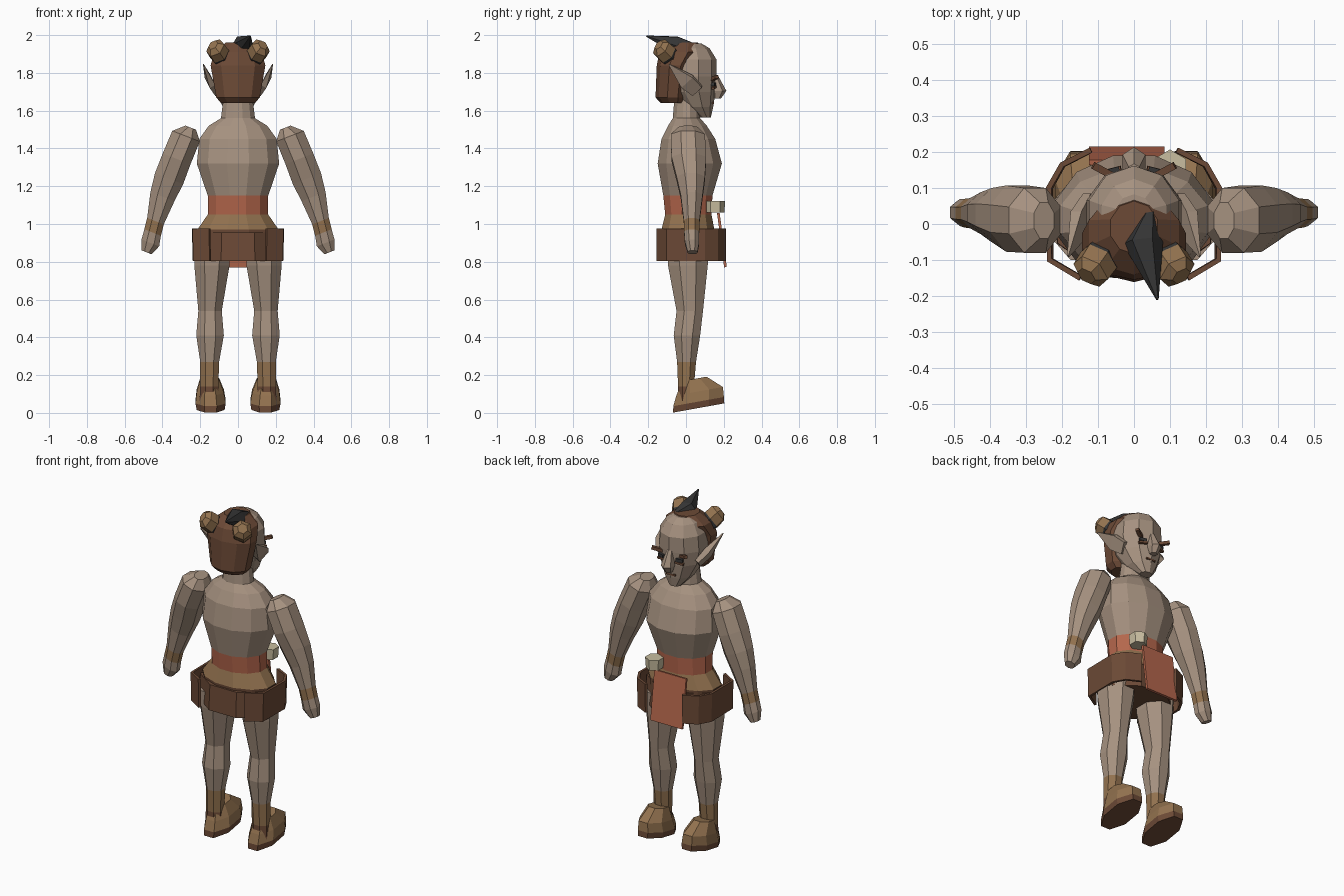
import bpy, bmesh, math
from mathutils import Vector, Matrix, Euler

cube = bpy.data.objects.get("Cube")
if cube:
    bpy.data.objects.remove(cube)


def material(name, r, g, b):
    m = bpy.data.materials.new(name)
    m.use_nodes = True
    m.diffuse_color = (r, g, b, 1)
    bsdf = next(n for n in m.node_tree.nodes if n.type == 'BSDF_PRINCIPLED')
    bsdf.inputs["Base Color"].default_value = (r, g, b, 1)
    return m


SKIN = material("skin", .38, .285, .215)
BROWN = material("brown leather", .15, .068, .037)
TAN = material("tan leather", .29, .168, .078)
CORAL = material("coral cloth", .46, .135, .073)
DARK = material("charcoal", .036, .036, .036)
BONE = material("bone", .58, .51, .35)


def finish(name, bm, mats):
    bmesh.ops.recalc_face_normals(bm, faces=bm.faces[:])
    mesh = bpy.data.meshes.new(name)
    bm.to_mesh(mesh)
    bm.free()
    for m in mats:
        mesh.materials.append(m)
    ob = bpy.data.objects.new(name, mesh)
    bpy.context.collection.objects.link(ob)
    return ob


def tube(name, rings, sides, bands, axis=(0, 0, 1)):
    """Loft elliptical rings (x, y, z, rx, ry); bands gives one material per segment."""
    a = Vector(axis).normalized()
    v = (Vector((0, 1, 0)) - a * a.y).normalized()
    u = v.cross(a)
    mats = list(dict.fromkeys(bands))
    bm = bmesh.new()
    fit = 1 / math.cos(math.pi / sides)
    loops = []
    for x, y, z, rx, ry in rings:
        loop = []
        for i in range(sides):
            t = 2 * math.pi * (i + .5) / sides
            p = Vector((x, y, z)) + (u * math.cos(t) * rx + v * math.sin(t) * ry) * fit
            loop.append(bm.verts.new(p))
        loops.append(loop)
    for k in range(len(loops) - 1):
        m = mats.index(bands[min(k, len(bands) - 1)])
        for i in range(sides):
            j = (i + 1) % sides
            f = bm.faces.new((loops[k][i], loops[k][j], loops[k + 1][j], loops[k + 1][i]))
            f.material_index = m
    bm.faces.new(loops[0]).material_index = mats.index(bands[0])
    bm.faces.new(loops[-1]).material_index = mats.index(bands[-1])
    return finish(name, bm, mats)


def box(name, loc, size, mat, rot=(0, 0, 0)):
    bm = bmesh.new()
    mtx = Matrix.LocRotScale(Vector(loc), Euler(rot), Vector(size))
    bmesh.ops.create_cube(bm, size=1, matrix=mtx)
    return finish(name, bm, [mat])


def span(z, x, back, front):
    """Horizontal ring from its half width and its back and front limits."""
    return (0, (back + front) / 2, z, x, (front - back) / 2)


# Body: hips, waist sash, chest and neck in one loft
tube("torso", [
    span(.83, .2, -.12, .15), span(.97, .215, -.13, .15), span(1.05, .16, -.11, .135),
    span(1.15, .16, -.12, .14), span(1.32, .218, -.15, .19), span(1.45, .205, -.13, .155),
    span(1.52, .155, -.095, .11), span(1.56, .09, -.07, .075), span(1.68, .075, -.06, .07)],
    12, [BROWN, TAN, CORAL, SKIN])

# Skirt and its side panels
tube("skirt", [span(.805, .215, -.148, .17), span(.955, .212, -.14, .155)], 8, [BROWN])
for s, side in ((1, "left"), (-1, "right")):
    bm = bmesh.new()
    outline = [(.15, -.15), (.235, -.1), (.237, .1), (.2, .165), (.12, .205)]
    lower = [bm.verts.new((s * x * .98, y, .805)) for x, y in outline]
    upper = [bm.verts.new((s * x, y, .975)) for x, y in outline]
    for i in range(len(outline) - 1):
        bm.faces.new((lower[i], lower[i + 1], upper[i + 1], upper[i]))
    panel = finish(side + "_skirt_panel", bm, [BROWN])
    mod = panel.modifiers.new("thickness", 'SOLIDIFY')
    mod.thickness = .015
    mod.offset = 0

# Hanging cloth and belt pouch
box("hanging_cloth", (-.02, .19, .915), (.21, .014, .29), CORAL, (.13, 0, 0))
tube("belt_pouch", [(.1, .155, 1.06, .04, .042), (.1, .155, 1.122, .044, .045)], 6, [BONE])

# Limbs
for s, side in ((1, "left"), (-1, "right")):
    tube(side + "_arm", [
        (s * .25, .01, 1.51, .03, .05), (s * .275, .01, 1.465, .078, .09),
        (s * .325, .015, 1.345, .079, .092), (s * .365, .025, 1.24, .08, .075),
        (s * .4, .03, 1.145, .068, .058), (s * .437, .03, 1.015, .047, .042),
        (s * .452, .03, .955, .047, .04), (s * .464, .032, .9, .05, .038),
        (s * .484, .035, .85, .028, .026)],
        8, [SKIN] * 5 + [TAN, SKIN], (s * .36, 0, -.93))
    tube(side + "_leg", [
        (s * .137, .01, .88, .095, .11), (s * .138, .01, .78, .093, .105),
        (s * .148, .02, .54, .062, .07), (s * .148, .005, .41, .073, .07),
        (s * .15, .003, .27, .05, .05), (s * .152, 0, .14, .048, .042),
        (s * .152, 0, .06, .052, .045)],
        8, [SKIN] * 4 + [TAN, BROWN])
    tube(side + "_shoe", [
        (s * .145, .067, .026, .074, .138), (s * .145, .067, .06, .08, .136),
        (s * .147, .072, .115, .072, .125), (s * .15, .045, .18, .05, .065)],
        8, [BROWN, TAN], (0, -.18, 1))

# Head and hair cap
tube("head", [
    span(1.565, .035, .07, .13), span(1.62, .08, -.02, .14), span(1.7, .118, -.09, .15),
    span(1.78, .132, -.11, .155), span(1.87, .125, -.11, .155), span(1.93, .09, -.08, .12),
    span(1.955, .05, -.03, .08)], 10, [SKIN])
tube("hair_cap", [
    span(1.64, .09, -.13, .0), span(1.67, .115, -.157, .015), span(1.84, .145, -.15, .035),
    span(1.91, .125, -.135, .085), span(1.96, .065, -.08, .06)], 10, [BROWN])

# Top knot
tube("top_knot", [
    (.045, .03, 1.945, .018, .015), (.025, -.05, 1.945, .05, .045),
    (.065, -.21, 1.995, .003, .003)], 6, [DARK], (.12, -.96, .2))

# Paired buns, ears, brows and eyes
for s, side in ((1, "left"), (-1, "right")):
    tube(side + "_bun", [
        (s * .06, -.045, 1.84, .035, .035), (s * .088, -.085, 1.885, .046, .046),
        (s * .098, -.1, 1.9, .05, .05), (s * .12, -.132, 1.932, .048, .048),
        (s * .132, -.145, 1.948, .025, .025)],
        6, [DARK, DARK, TAN], (s * .5, -.65, .57))
    tube(side + "_ear", [
        (s * .12, .06, 1.705, .012, .035), (s * .148, .005, 1.755, .017, .042),
        (s * .183, -.09, 1.845, .002, .003)],
        4, [SKIN], (s * .3, -.7, .62))
    box(side + "_brow", (s * .077, .143, 1.768), (.085, .02, .018), BROWN, (0, -s * .25, s * .5))
    box(side + "_eye", (s * .06, .146, 1.74), (.04, .018, .018), DARK, (0, 0, -s * .25))
    box(side + "_lower_lid", (s * .06, .148, 1.723), (.05, .016, .012), BROWN, (0, s * .15, -s * .25))

# Nose wedge and mouth
tube("nose", [
    (0, .165, 1.665, .02, .018), (0, .172, 1.705, .032, .036), (0, .15, 1.79, .015, .015)],
    6, [SKIN])
box("mouth", (0, .141, 1.64), (.06, .012, .01), BROWN)
